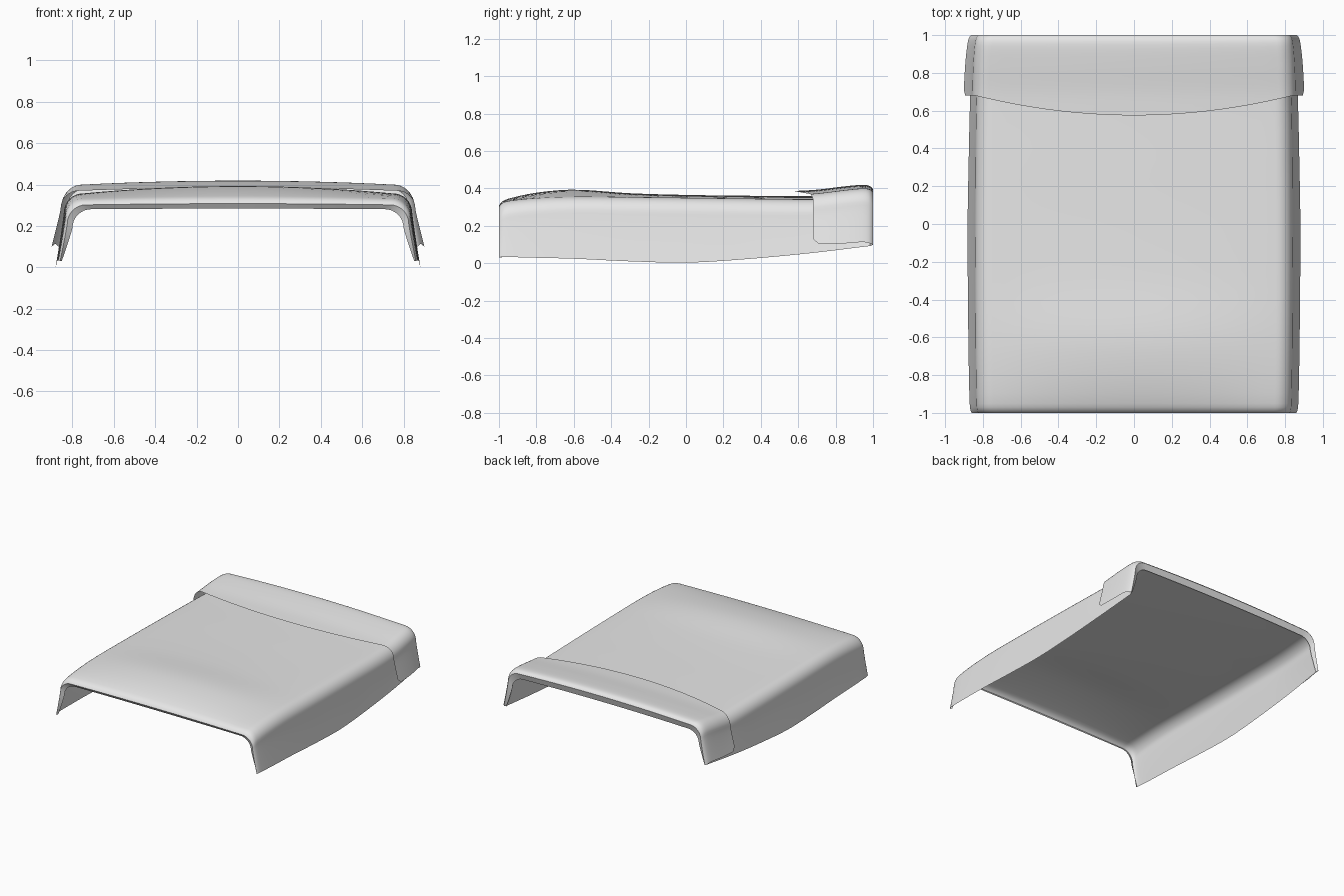
import bpy, math

if "Cube" in bpy.data.objects:
    bpy.data.objects.remove(bpy.data.objects["Cube"])

mat = bpy.data.materials.new("light grey cloth")
mat.diffuse_color = (0.8, 0.8, 0.8, 1)
mat.use_nodes = True
mat.node_tree.nodes["Principled BSDF"].inputs["Base Color"].default_value = mat.diffuse_color


def sample(table, y):
    """Smooth interpolation of all columns of a table whose first column is y."""
    y = min(max(y, table[0][0]), table[-1][0])
    k = 0
    while k < len(table) - 2 and y > table[k + 1][0]:
        k += 1
    a, b = table[k], table[k + 1]
    p, q = table[max(k - 1, 0)], table[min(k + 2, len(table) - 1)]
    h = b[0] - a[0]
    t = (y - a[0]) / h
    out = []
    for c in range(1, len(a)):
        m0 = (b[c] - p[c]) / (b[0] - p[0]) * h
        m1 = (q[c] - a[c]) / (q[0] - a[0]) * h
        out.append((2*t**3 - 3*t*t + 1)*a[c] + (t**3 - 2*t*t + t)*m0
                   + (3*t*t - 2*t**3)*b[c] + (t**3 - t*t)*m1)
    return out


def half_section(height, crown, wt, wb, zb, r=0.09):
    """Draped section from the middle of the top to the bottom of the side."""
    flat = wt - r
    pts = [(flat * i / 10, height - crown * (i / 10) ** 2) for i in range(10)]
    zc = height - crown - r
    for i in range(9):
        a = math.pi / 2 * i / 8
        pts.append((flat + r * math.sin(a), zc + r * math.cos(a)))
    for i in range(1, 7):
        t = i / 6
        pts.append((wt + (wb - wt) * t ** 1.1, zc + (zb - zc) * t))
    return pts


def sheet(name, half_rows):
    """Mirror each half row of (x, y, z) and skin the rows into a sheet."""
    verts, faces = [], []
    for row in half_rows:
        verts += [(-x, y, z) for x, y, z in reversed(row[1:])] + row
    n = 2 * len(half_rows[0]) - 1
    for i in range(len(half_rows) - 1):
        for j in range(n - 1):
            a = i * n + j
            faces.append((a, a + 1, a + n + 1, a + n))
    me = bpy.data.meshes.new(name)
    me.from_pydata(verts, [], faces)
    me.materials.append(mat)
    ob = bpy.data.objects.new(name, me)
    bpy.context.collection.objects.link(ob)
    bpy.context.view_layer.objects.active = ob
    ob.select_set(True)
    bpy.ops.object.shade_smooth_by_angle(angle=math.radians(50))
    ob.select_set(False)
    return ob


def flat_row(y, params):
    return [(x, y, z) for x, z in half_section(*params)]


# Blanket: y, top height, crown, top half width, bottom half width, bottom z
body = [
    (-1.00, 0.308, 0.006, 0.825, 0.860, 0.030),
    (-0.985, 0.328, 0.008, 0.832, 0.866, 0.033),
    (-0.95, 0.345, 0.012, 0.835, 0.870, 0.033),
    (-0.80, 0.377, 0.028, 0.838, 0.874, 0.029),
    (-0.60, 0.393, 0.036, 0.840, 0.877, 0.024),
    (-0.30, 0.374, 0.020, 0.842, 0.880, 0.010),
    (0.00, 0.365, 0.015, 0.842, 0.881, 0.003),
    (0.30, 0.361, 0.015, 0.840, 0.876, 0.020),
    (0.65, 0.358, 0.016, 0.835, 0.868, 0.052),
    (0.985, 0.360, 0.014, 0.815, 0.855, 0.092),
]
ys = [-1.0, -0.993, -0.985, -0.97, -0.95] + [-0.95 + 1.935 * i / 36 for i in range(1, 37)]
rows = [flat_row(-0.983, (0.284, 0.003, 0.800, 0.852, 0.030))]     # front hem
rows += [flat_row(y, sample(body, y)) for y in ys]
sheet("blanket", rows)

# Folded-back band, with a curved free edge
band = [
    (0.58, 0.386, 0.020, 0.858, 0.902, 0.100),
    (0.70, 0.393, 0.020, 0.857, 0.901, 0.101),
    (0.85, 0.411, 0.020, 0.852, 0.893, 0.106),
    (0.95, 0.419, 0.019, 0.844, 0.882, 0.113),
    (0.985, 0.412, 0.018, 0.836, 0.874, 0.105),
    (1.00, 0.396, 0.016, 0.826, 0.862, 0.098),
]
rows = []
for t in [i / 16 * 0.88 for i in range(17)] + [0.92, 0.95, 0.975, 0.99, 1.0]:
    row = []
    count = len(half_section(*sample(band, 0.7)))
    for k in range(count):
        x0 = half_section(*sample(band, 0.7))[k][0]
        y_free = 0.575 + 0.105 * min(x0 / 0.84, 1) ** 2
        if k == count - 1:
            y_free += 0.03                                          # rounded lower corner
        y = y_free + (1 - y_free) * t
        x, z = half_section(*sample(band, y))[k]
        row.append((x, y, z))
    rows.append(row)
rows.append(flat_row(0.985, (0.347, 0.010, 0.800, 0.850, 0.092)))   # back hem
sheet("folded_band", rows)
